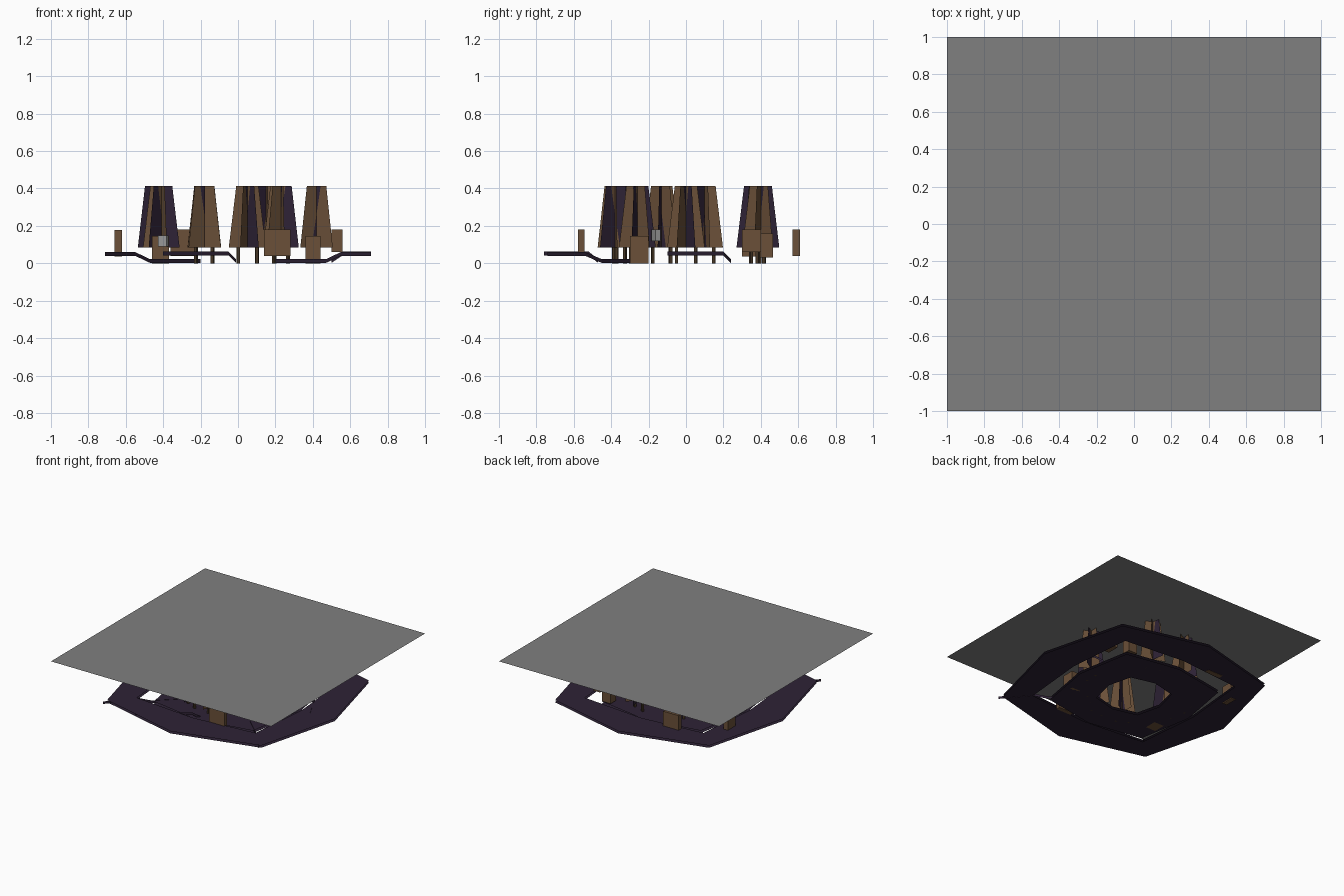
import bpy, math
from mathutils import Vector

if "Cube" in bpy.data.objects:
    bpy.data.objects.remove(bpy.data.objects["Cube"])


def material(name, rgb):
    m = bpy.data.materials.new(name)
    m.diffuse_color = (*rgb, 1)
    m.use_nodes = True
    m.node_tree.nodes["Principled BSDF"].inputs["Base Color"].default_value = m.diffuse_color
    return m


GREY = material("stone grey", (0.215, 0.215, 0.215))
PURPLE = material("dark purple", (0.027, 0.016, 0.036))
BROWN = material("wood brown", (0.145, 0.08, 0.04))
DARK = material("dark wood", (0.06, 0.037, 0.019))
PALE = material("pale grey", (0.32, 0.32, 0.32))


def mesh(name, verts, faces, mats, indices=None):
    me = bpy.data.meshes.new(name)
    me.from_pydata([tuple(v) for v in verts], [], faces)
    for m in mats:
        me.materials.append(m)
    for p in me.polygons:
        p.material_index = indices[p.index] if indices else 0
    ob = bpy.data.objects.new(name, me)
    bpy.context.collection.objects.link(ob)
    return ob


def octagon(axis, corner, z):
    # points alternate between axis radius and square corner
    pts = []
    for i in range(8):
        a = i * math.pi / 4
        r = corner * math.sqrt(2) if i % 2 else axis
        pts.append((r * math.cos(a), r * math.sin(a), z))
    return pts


def ring(name, inner, outer, z0, z1):
    # thin floor ring: an upper and a lower skin
    v, f = [], []
    for z, up in ((z1, True), (z0, False)):
        b = len(v)
        v += octagon(*inner, z) + octagon(*outer, z)
        for i in range(8):
            j = (i + 1) % 8
            q = [b + i, b + 8 + i, b + 8 + j, b + j]
            f.append(q if up else q[::-1])
    return mesh(name, v, f, [PURPLE])


def box(name, x, y, z0, z1, w, d, mat, turn=0):
    v = []
    for z in (z0, z1):
        for sx, sy in ((-1, -1), (1, -1), (1, 1), (-1, 1)):
            px, py = sx * w / 2, sy * d / 2
            v.append((x + px * math.cos(turn) - py * math.sin(turn),
                      y + px * math.sin(turn) + py * math.cos(turn), z))
    f = [(3, 2, 1, 0), (4, 5, 6, 7), (0, 1, 5, 4), (1, 2, 6, 5), (2, 3, 7, 6), (3, 0, 4, 7)]
    return mesh(name, v, f, [mat])


def strip(name, path):
    # vertical edging that follows a floor seam
    v, f = [], []
    for x, y, z in path:
        v += [(x, y, z - 0.01), (x, y, z + 0.01)]
    for i in range(len(path) - 1):
        f.append((2 * i, 2 * i + 2, 2 * i + 3, 2 * i + 1))
    return mesh(name, v, f, [PURPLE])


def pillar(name, x, y, turn, z0=0.085, z1=0.412):
    # crossed tapering fins, each with a slanted colour break
    v, f, idx = [], [], []
    for k in range(3):
        a = turn + k * math.pi / 3
        d = Vector((math.cos(a), math.sin(a), 0))
        c = Vector((x, y, 0))
        b = len(v)
        for s, z in ((-0.1, z0), (0.03, z0), (0.1, z0), (0.06, z1), (-0.025, z1), (-0.06, z1)):
            v.append(c + d * s + Vector((0, 0, z)))
        f += [(b, b + 1, b + 4, b + 5), (b + 1, b + 2, b + 3, b + 4)]
        idx += [(0, 0), (0, 1), (1, 0)][k]
    return mesh(name, v, f, [BROWN, PURPLE], idx)


# wide sheet on top
mesh("top_sheet", [(-1, -1, 0.412), (1, -1, 0.412), (1, 1, 0.412), (-1, 1, 0.412)],
     [(0, 1, 2, 3)], [GREY])

# stepped floor rings
ring("outer_floor", (0.59, 0.54), (0.88, 0.70), 0.042, 0.06)
ring("inner_floor", (0.53, 0.45), (0.25, 0.20), 0.02, 0.0)

# floor seam edging
for s in (-1, 1):
    strip("corner_edging", [(s * 0.71, -0.74, 0.05), (s * 0.55, -0.54, 0.05),
                            (s * 0.47, -0.45, 0.012), (s * 0.20, -0.20, 0.012)])
strip("front_edging", [(-0.40, -0.76, 0.052), (-0.05, -0.52, 0.052), (-0.01, -0.47, 0.012)])
strip("side_edging", [(0.71, -0.10, 0.052), (0.56, 0.20, 0.052), (0.50, 0.24, 0.012)])

# pillars with their small feet
spots = [(0.42, 0.0), (0.15, 0.40), (-0.18, 0.37), (-0.44, 0.10),
         (-0.41, -0.13), (-0.18, -0.35), (0.05, -0.38), (0.23, -0.26)]
for i, (x, y) in enumerate(spots):
    turn = math.atan2(y, x) + math.pi / 2
    pillar("pillar", x, y, turn)
    for s in (-1, 1):
        box("pillar_foot", x + s * 0.05 * math.cos(turn), y + s * 0.05 * math.sin(turn),
            0.0, 0.085, 0.016, 0.016, DARK, turn)

# upright boards around the rings
boards = [(0.21, -0.56, 0.04, 0.18, 0.14, 0.035), (-0.29, 0.59, 0.04, 0.18, 0.14, 0.04),
          (-0.64, 0.35, 0.035, 0.178, 0.04, 0.10), (0.53, 0.35, 0.06, 0.18, 0.06, 0.10),
          (-0.415, -0.25, 0.0, 0.145, 0.09, 0.10), (0.40, -0.25, 0.0, 0.145, 0.08, 0.10),
          (0.40, 0.43, 0.03, 0.16, 0.08, 0.07)]
for x, y, z0, z1, w, d in boards:
    box("board", x, y, z0, z1, w, d, BROWN)

# small pale slabs
box("pale_slab", 0.26, -0.16, 0.12, 0.18, 0.05, 0.03, PALE, 0.4)
box("pale_slab", -0.40, -0.31, 0.09, 0.148, 0.05, 0.03, PALE, -0.4)
